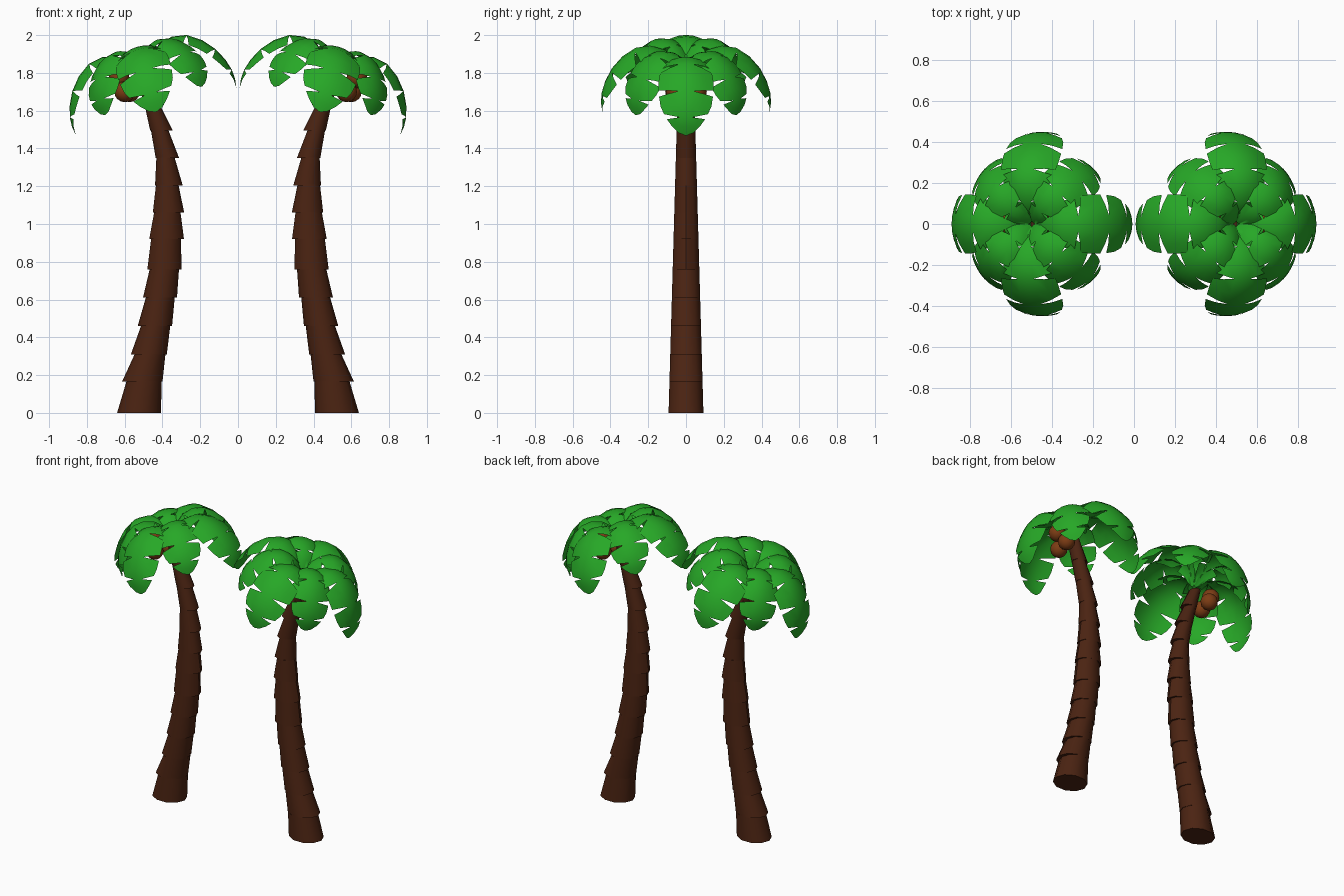
import bpy, bmesh, math
from mathutils import Matrix, Vector

if "Cube" in bpy.data.objects:
    bpy.data.objects.remove(bpy.data.objects["Cube"])


def material(name, color):
    m = bpy.data.materials.new(name)
    m.diffuse_color = (*color, 1)
    m.use_nodes = True
    m.node_tree.nodes["Principled BSDF"].inputs["Base Color"].default_value = m.diffuse_color
    return m


BARK = material("bark_brown", (0.07, 0.017, 0.006))
LEAF = material("leaf_green", (0.02, 0.39, 0.02))
NUT = material("coconut_brown", (0.2, 0.045, 0.007))


def finish(bm, name, mat, turn, angle, closed=True):
    """Turn the bmesh into an object, placed by the tree's half turn."""
    bm.transform(turn)
    if closed:
        bmesh.ops.recalc_face_normals(bm, faces=bm.faces)
    me = bpy.data.meshes.new(name)
    bm.to_mesh(me)
    bm.free()
    me.materials.append(mat)
    ob = bpy.data.objects.new(name, me)
    bpy.context.collection.objects.link(ob)
    bpy.ops.object.select_all(action='DESELECT')
    ob.select_set(True)
    bpy.context.view_layer.objects.active = ob
    bpy.ops.object.shade_smooth_by_angle(angle=math.radians(angle))


# Trunk: (z, centre x, half width x) at the bottom of each ringed segment
RINGS = [(0, -.524, .116), (.165, -.507, .107), (.31, -.472, .095), (.46, -.44, .091),
         (.61, -.413, .09), (.76, -.389, .091), (.92, -.378, .092), (1.06, -.368, .083),
         (1.205, -.366, .073), (1.35, -.374, .062), (1.495, -.405, .06),
         (1.63, -.445, .054), (1.77, -.487, .048)]
SIDES = 10


def trunk(name, turn):
    bm = bmesh.new()

    def ring(z, x0, x1):
        hy = .097 - .03 * z
        c, h = (x0 + x1) / 2, (x1 - x0) / 2
        return [bm.verts.new((c + h * math.cos(a), hy * math.sin(a), z))
                for a in (2 * math.pi * i / SIDES for i in range(SIDES))]

    for (z0, c0, h0), (z1, c1, h1) in zip(RINGS, RINGS[1:]):
        # the ledge shows on the outer side low down, on the inner side high up
        left = max(.004, .024 - .018 * z0)
        right = min(.024, .004 + .017 * z0)
        low = ring(z0, c0 - h0, c0 + h0)
        top = ring(z1 + .003, c1 - h1 + left, c1 + h1 - right)
        for i in range(SIDES):
            j = (i + 1) % SIDES
            bm.faces.new((low[i], low[j], top[j], top[i]))
        bm.faces.new(low[::-1])
        bm.faces.new(top)
    finish(bm, name, BARK, turn, 40)


# Frond: (reach, height, half width) along the midrib, from root to tip
SPINE = [(.01, -.15, .02), (.05, -.075, .05), (.11, -.025, .085), (.19, -.002, .115),
         (.27, -.016, .135), (.34, -.065, .145), (.395, -.13, .145), (.43, -.20, .135),
         (.447, -.26, .11), (.45, -.31, .075), (.443, -.36, .025)]
ROWS = len(SPINE) - 1


def spine(t):
    i = min(max(int(t), 0), ROWS - 1)
    a, b = Vector(SPINE[i]), Vector(SPINE[i + 1])
    return a.lerp(b, t - i)


def frond_point(t, v):
    p = spine(t)
    d = spine(min(t + .5, ROWS)) - spine(max(t - .5, 0))
    n = Vector((d.y, -d.x)).normalized()          # towards the underside
    droop = 3.4 * (p.z * v) ** 2 * (1 - .06 * t)
    return Vector((p.x + n.x * droop, p.z * v, p.y + n.y * droop))


def fronds(name, place, turn):
    bm = bmesh.new()
    cols = (0, .3, .65, 1)
    for k in range(8):
        size = .85 if k % 2 else 1
        m = place @ Matrix.Rotation(k * math.pi / 4, 4, 'Z') @ Matrix.Scale(size, 4)
        if k % 2:
            m = Matrix.Translation((0, 0, .006)) @ m
        for side in (-1, 1):
            for lobe in range(0, ROWS, 2):         # slits part the lobes
                grid = []
                for r in range(3):
                    row = []
                    for v in cols:
                        open_ = .25 * max(0, v - .3) / .7
                        t = lobe + r + (1 - r) * open_
                        t = min(max(t, 0), ROWS)
                        row.append(bm.verts.new(m @ frond_point(t, v * side)))
                    grid.append(row)
                for r in range(2):
                    for c in range(3):
                        q = [grid[r][c], grid[r + 1][c], grid[r + 1][c + 1], grid[r][c + 1]]
                        bm.faces.new(q if side > 0 else q[::-1])
    bmesh.ops.remove_doubles(bm, verts=bm.verts, dist=.0005)
    finish(bm, name, LEAF, turn, 60, closed=False)


def coconuts(name, turn):
    bm = bmesh.new()
    for p in ((-.60, -.055, 1.70), (-.575, .05, 1.70), (-.63, 0, 1.775)):
        bmesh.ops.create_uvsphere(bm, u_segments=12, v_segments=8, radius=.055,
                                  matrix=Matrix.Translation(p))
    finish(bm, name, NUT, turn, 60)


# Two trees, the second a half turn of the first; each crown leans outwards
CROWN = Matrix.Translation((-.535, 0, 1.94)) @ Matrix.Rotation(math.radians(-16.4), 4, 'Y')
for label, angle in (("left", 0), ("right", math.pi)):
    turn = Matrix.Rotation(angle, 4, 'Z')
    trunk(label + "_trunk", turn)
    fronds(label + "_fronds", CROWN, turn)
    coconuts(label + "_coconuts", turn)
